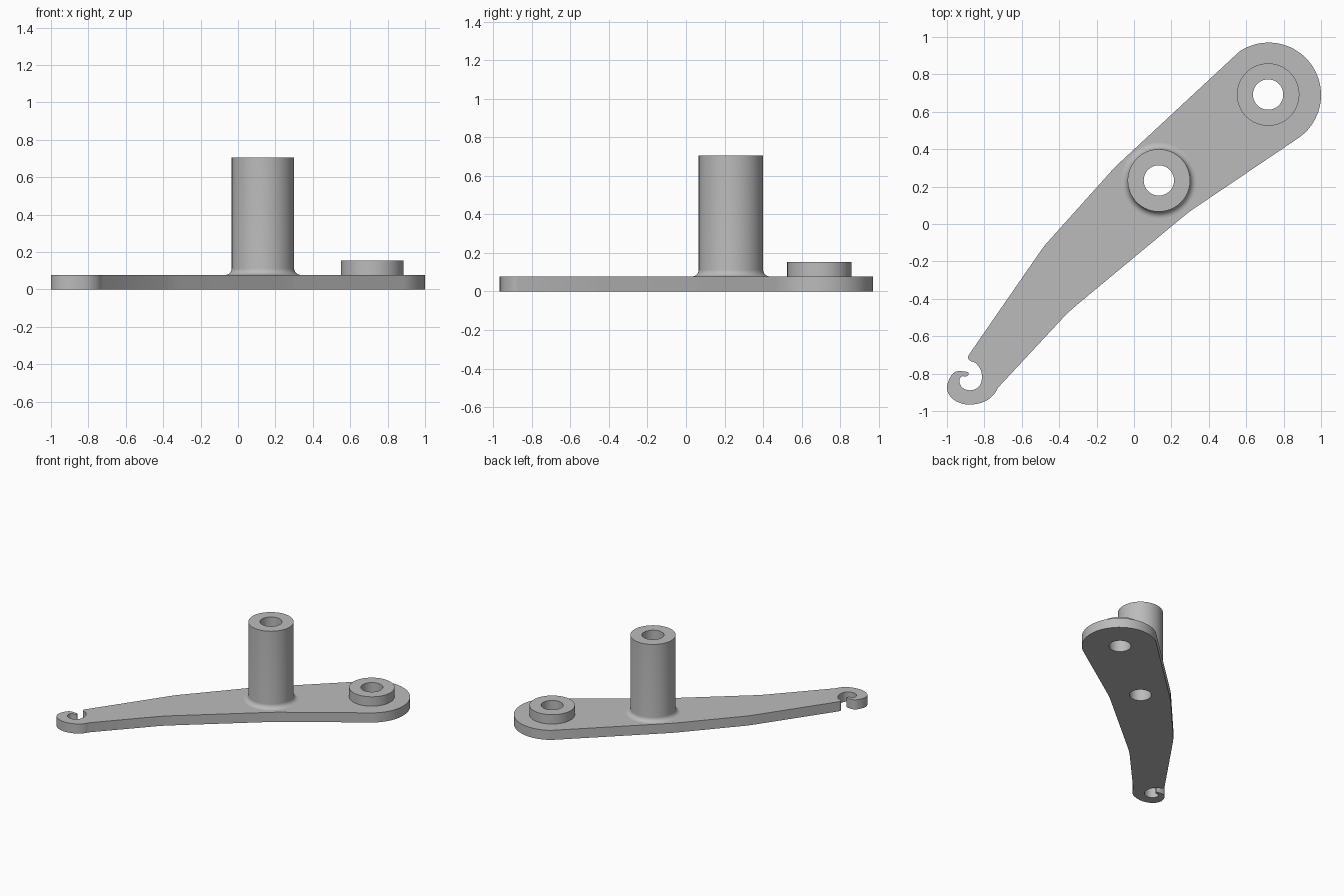
import bpy, bmesh
from math import cos, sin, pi, atan2
from mathutils import Vector

cube = bpy.data.objects.get("Cube")
if cube:
    bpy.data.objects.remove(cube, do_unlink=True)

grey = bpy.data.materials.new("light grey")
grey.use_nodes = True
colour = (0.5, 0.5, 0.5, 1)
grey.diffuse_color = colour
grey.node_tree.nodes["Principled BSDF"].inputs["Base Color"].default_value = colour

THICK = 0.078
BORE = 0.081
POST = Vector((0.133, 0.233))
BOSS = Vector((0.717, 0.692))


def arc(centre, radius, start, end, steps):
    """Points along a circular arc."""
    angles = [start + (end - start) * i / steps for i in range(steps + 1)]
    return [Vector((centre[0] + radius * cos(a), centre[1] + radius * sin(a))) for a in angles]


def smooth_path(points, steps=4):
    """Rounded path through the points."""
    p = [Vector(q) for q in points]
    p = [p[0]] + p + [p[-1]]
    path = []
    for a, b, c, d in zip(p, p[1:], p[2:], p[3:]):
        for i in range(steps):
            t = i / steps
            path.append(0.5 * (2 * b + (c - a) * t + (2 * a - 5 * b + 4 * c - d) * t ** 2
                               + (3 * b - a - 3 * c + d) * t ** 3))
    return path + [p[-1]]


def finish(name, bm):
    """Turn a bmesh into a smooth-shaded grey object with sharp edges kept."""
    bmesh.ops.remove_doubles(bm, verts=bm.verts, dist=0.0001)
    mesh = bpy.data.meshes.new(name)
    bm.to_mesh(mesh)
    bm.free()
    mesh.materials.clear()
    mesh.materials.append(grey)
    obj = bpy.data.objects.new(name, mesh)
    bpy.context.collection.objects.link(obj)
    bpy.ops.object.select_all(action='DESELECT')
    obj.select_set(True)
    bpy.context.view_layer.objects.active = obj
    bpy.ops.object.shade_smooth_by_angle(angle=pi / 6)


def extruded_plate(name, loops, height):
    """Flat plate from an outline followed by hole loops."""
    curve = bpy.data.curves.new(name + "_outline", 'CURVE')
    curve.dimensions = '2D'
    curve.fill_mode = 'BOTH'
    curve.extrude = height / 2
    for loop in loops:
        spline = curve.splines.new('POLY')
        spline.points.add(len(loop) - 1)
        for point, co in zip(spline.points, loop):
            point.co = (co.x, co.y, 0, 1)
        spline.use_cyclic_u = True
    helper = bpy.data.objects.new(name + "_outline", curve)
    mesh = bpy.data.meshes.new_from_object(helper)
    bm = bmesh.new()
    bm.from_mesh(mesh)
    bpy.data.objects.remove(helper)
    bpy.data.curves.remove(curve)
    bpy.data.meshes.remove(mesh)
    bmesh.ops.translate(bm, verts=bm.verts, vec=(0, 0, height / 2))
    bmesh.ops.remove_doubles(bm, verts=bm.verts, dist=0.0001)
    bmesh.ops.recalc_face_normals(bm, faces=bm.faces)
    finish(name, bm)


def lathe(name, centre, profile, steps=64):
    """Turned part from (radius, height) pairs around a vertical axis."""
    bm = bmesh.new()
    verts = [bm.verts.new((centre.x + r, centre.y, z)) for r, z in profile]
    edges = [bm.edges.new(pair) for pair in zip(verts, verts[1:])]
    bmesh.ops.spin(bm, geom=verts + edges, cent=(*centre, 0), axis=(0, 0, 1),
                   angle=2 * pi, steps=steps, use_merge=True)
    bmesh.ops.recalc_face_normals(bm, faces=bm.faces)
    # Make sure the top ring points up
    top = max(bm.faces, key=lambda f: f.calc_center_median().z)
    if top.normal.z < 0:
        bmesh.ops.reverse_faces(bm, faces=bm.faces)
    finish(name, bm)


# Lever plate: round end, tapering sides and a small hook at the far tip
start = atan2(-0.227, 0.163)
end = atan2(0.23, -0.155)
upper_side = smooth_path([(-0.085, 0.32), (-0.12, 0.284)], 2) + \
    smooth_path([(-0.445, -0.078), (-0.475, -0.112), (-0.503, -0.15)])
hook = smooth_path([
    (-0.88, -0.695), (-0.888, -0.715), (-0.875, -0.732), (-0.845, -0.745),
    (-0.82, -0.78), (-0.813, -0.82), (-0.823, -0.86), (-0.85, -0.884),
    (-0.89, -0.888), (-0.922, -0.87), (-0.934, -0.84), (-0.922, -0.815),
    (-0.897, -0.815), (-0.885, -0.803), (-0.894, -0.79), (-0.955, -0.79),
    (-0.988, -0.83), (-1.0, -0.88), (-0.98, -0.925), (-0.935, -0.955),
    (-0.875, -0.966), (-0.8, -0.95), (-0.752, -0.915), (-0.727, -0.875)])
lower_side = smooth_path([(-0.375, -0.497), (-0.34, -0.463), (-0.30, -0.428)]) + \
    smooth_path([(0.235, 0.016), (0.268, 0.043), (0.305, 0.072)])
outline = arc((0.72, 0.69), 0.28, start, end, 40) + upper_side + hook + lower_side
holes = [arc(c, BORE, 0, 2 * pi, 64)[:-1] for c in (POST, BOSS)]
extruded_plate("lever_plate", [outline] + holes, THICK)

# Tall pivot post with a fillet at its foot
FILLET = 0.035
R = 0.167
foot = arc((R + FILLET, THICK + FILLET), FILLET, 1.5 * pi, pi, 8)
lathe("pivot_post", POST,
      [tuple(p) for p in foot] + [(R, 0.705), (BORE, 0.705), (BORE, THICK)])

# Low boss on the round end
lathe("end_boss", BOSS, [(R, THICK), (R, 0.154), (BORE, 0.154), (BORE, THICK)])
